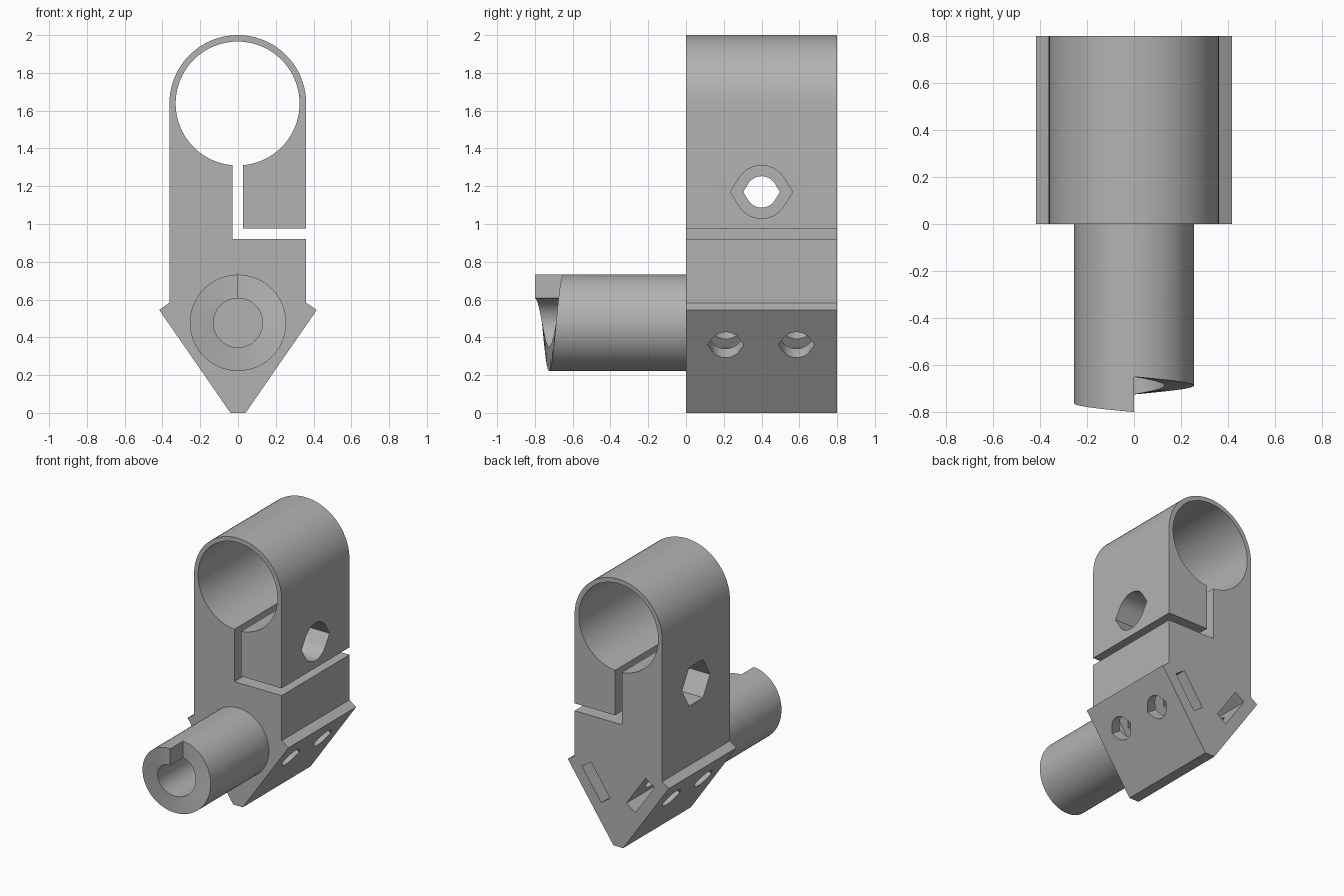
import bpy, bmesh, math
from mathutils import Matrix, Vector

old = bpy.data.objects.get("Cube")
if old:
    bpy.data.objects.remove(old, do_unlink=True)

GREY = (0.45, 0.45, 0.45, 1)
mat = bpy.data.materials.new("plain grey")
mat.use_nodes = True
mat.diffuse_color = GREY
mat.node_tree.nodes["Principled BSDF"].inputs["Base Color"].default_value = GREY


def finish(name, bm):
    bmesh.ops.recalc_face_normals(bm, faces=bm.faces)
    mesh = bpy.data.meshes.new(name)
    bm.to_mesh(mesh)
    bm.free()
    mesh.materials.append(mat)
    obj = bpy.data.objects.new(name, mesh)
    bpy.context.collection.objects.link(obj)
    return obj


def prism(name, profile, depth, frame):
    """Extrude a flat profile along the frame's third axis."""
    bm = bmesh.new()
    face = bm.faces.new([bm.verts.new(frame @ Vector((u, v, 0))) for u, v in profile])
    new = bmesh.ops.extrude_face_region(bm, geom=[face])["geom"]
    shift = frame.to_3x3() @ Vector((0, 0, depth))
    bmesh.ops.translate(bm, vec=shift, verts=[g for g in new if isinstance(g, bmesh.types.BMVert)])
    return finish(name, bm)


def arc(cx, cz, r, start, end, n):
    return [(cx + r * math.cos(start + (end - start) * i / n),
             cz + r * math.sin(start + (end - start) * i / n)) for i in range(n + 1)]


def axes(origin, u, v, w):
    m = Matrix((u, v, w)).transposed().to_4x4()
    m.translation = origin
    return m


def pointed_circle(r, tip):
    """Round hole drawn out to a point on both sides."""
    a = math.acos(r / tip)
    return ([(tip, 0)] + arc(0, 0, r, a, math.pi - a, 20)
            + [(-tip, 0)] + arc(0, 0, r, math.pi + a, 2 * math.pi - a, 20))


def smooth(obj):
    bpy.ops.object.select_all(action="DESELECT")
    obj.select_set(True)
    bpy.context.view_layer.objects.active = obj
    bpy.ops.object.shade_smooth_by_angle(angle=math.radians(25))


# Clamp body: one outline with ring, clamping slot and pointed foot
RING_Z, BORE = 1.638, 0.328
left_end = math.acos(-0.028 / BORE)
right_end = math.acos(0.028 / BORE)
outline = [(0.04, 0), (0.417, 0.545), (0.361, 0.583), (0.361, 0.92), (-0.03, 0.92)]
outline += arc(-0.002, RING_Z, BORE, -left_end, -2 * math.pi + -right_end + 0, 72)
outline += [(0.026, 0.975), (0.361, 0.975)]
outline += arc(-0.001, RING_Z, 0.362, 0, math.pi, 40)
outline += [(-0.363, 0.583), (-0.417, 0.545), (-0.04, 0)]
X, Y, Z = Vector((1, 0, 0)), Vector((0, 1, 0)), Vector((0, 0, 1))
body = prism("clamp_body", outline, 0.8, axes((0, 0, 0), X, Z, Y))

# Cross bolt hole, round head recess and hexagonal nut recess
BOLT = (0.4, 1.17)
cutters = []


def cross_cut(name, profile, x, depth):
    cutters.append(prism(name, profile, depth, axes((x, *BOLT), Y, Z, X)))


hexagon = arc(0, 0, 0.165, 0, math.tau * 5 / 6, 5)
cross_cut("bolt_hole", pointed_circle(0.083, 0.097), -0.5, 1)
cross_cut("head_recess", pointed_circle(0.14, 0.165), 0.16, 0.3)
cross_cut("nut_recess", hexagon, -0.46, 0.3)

# Screw holes in both slanted foot faces, with nut slots open at the back
for side in (1, -1):
    slant = Vector((side * 0.377, 0, 0.545)).normalized()
    inward = Vector((-side * slant.z, 0, abs(slant.x)))
    start = Vector((side * 0.289, 0, 0.36))
    for y in (0.21, 0.585):
        cutters.append(prism("screw_hole", pointed_circle(0.082, 0.096), 0.35,
                             axes(start + Y * y - inward * 0.1, Y, slant, inward)))
    w, h = 0.14, 0.045
    box = [(-w, -h), (w, -h), (w, h), (-w, h)]
    cutters.append(prism("nut_slot", box, 0.83,
                         axes(start + Y * 0.07 + inward * 0.128, slant, inward, Y)))

bpy.context.view_layer.objects.active = body
for cutter in cutters:
    mod = body.modifiers.new(cutter.name, "BOOLEAN")
    mod.operation = "DIFFERENCE"
    mod.solver = "EXACT"
    mod.object = cutter
    bpy.ops.object.modifier_apply(modifier=mod.name)
for cutter in cutters:
    bpy.data.objects.remove(cutter, do_unlink=True)
smooth(body)

# Hollow front shaft whose end climbs once around like a ratchet ramp
SEGS = 72
bm = bmesh.new()
rows = []
for i in range(SEGS + 1):
    t = i / SEGS
    a = math.pi / 2 + math.tau * t
    rim = -0.8 + 0.15 * t
    rows.append([bm.verts.new((r * math.cos(a), y, 0.477 + r * math.sin(a)))
                 for r, y in ((0.255, 0), (0.255, rim), (0.13, rim), (0.13, 0))])
for p, q in zip(rows, rows[1:]):
    for k in range(3):
        bm.faces.new((p[k], p[k + 1], q[k + 1], q[k]))
# Step face joining the start and end of the ramp
first, last = rows[0], rows[-1]
bm.faces.new((first[1], first[2], last[2], last[1]))
bmesh.ops.remove_doubles(bm, verts=bm.verts, dist=0.0001)
smooth(finish("ratchet_shaft", bm))
